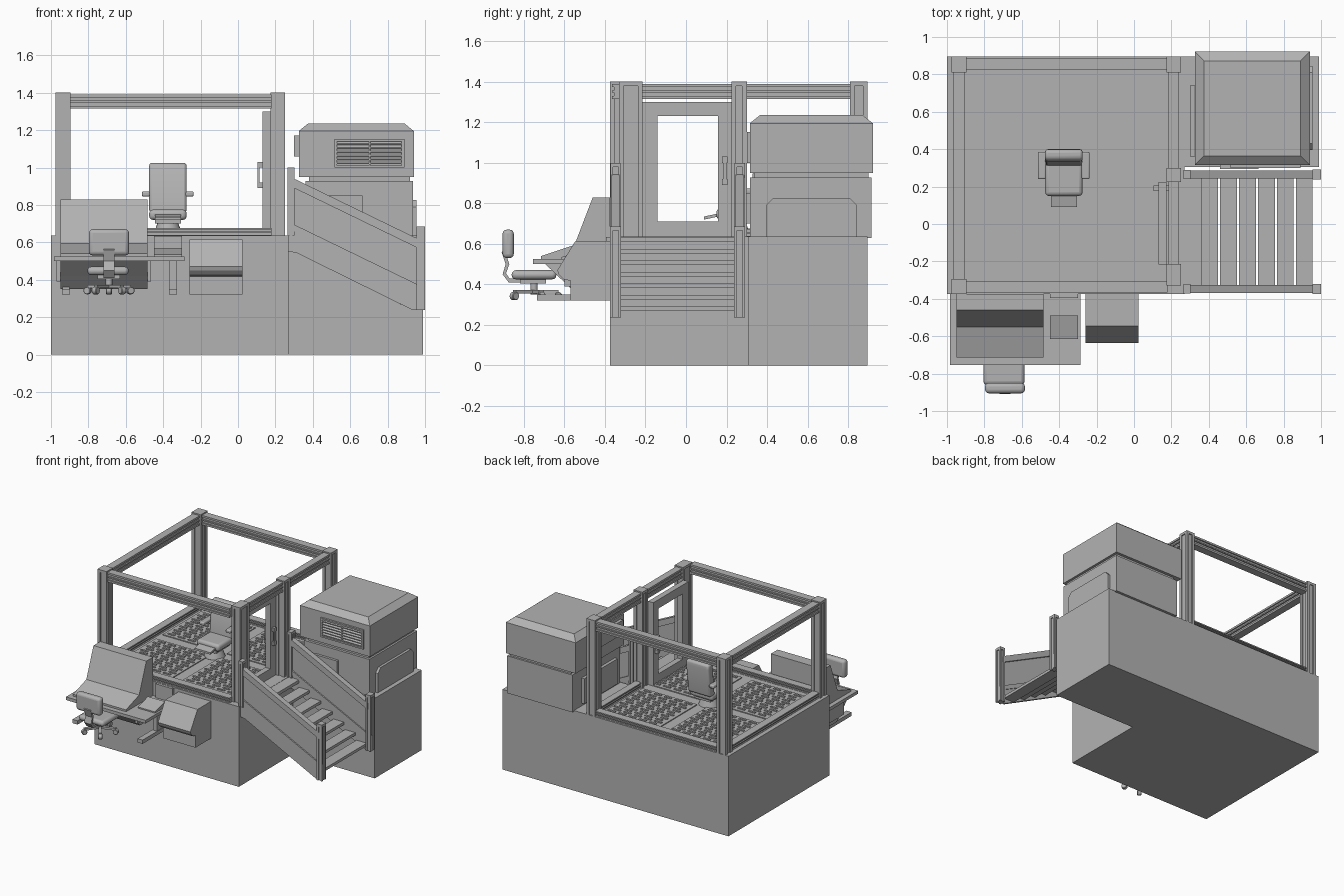
import bpy, bmesh, math
from mathutils import Matrix, Vector

cube = bpy.data.objects.get("Cube")
if cube:
    bpy.data.objects.remove(cube, do_unlink=True)

grey = bpy.data.materials.new("plain grey")
grey.use_nodes = True
grey.diffuse_color = (.45, .45, .45, 1)
grey.node_tree.nodes["Principled BSDF"].inputs["Base Color"].default_value = (.45, .45, .45, 1)


def finish(name, bm, bevel=0, segments=3):
    """Turn a bmesh into a named object, optionally with rounded edges."""
    bmesh.ops.recalc_face_normals(bm, faces=bm.faces)
    mesh = bpy.data.meshes.new(name)
    bm.to_mesh(mesh)
    bm.free()
    mesh.materials.append(grey)
    obj = bpy.data.objects.new(name, mesh)
    bpy.context.collection.objects.link(obj)
    if bevel:
        mod = obj.modifiers.new("rounded", 'BEVEL')
        mod.width, mod.segments = bevel, segments
        bpy.ops.object.select_all(action='DESELECT')
        obj.select_set(True)
        bpy.context.view_layer.objects.active = obj
        bpy.ops.object.shade_smooth_by_angle()
    return obj


def add_box(bm, x, y, z):
    """Each argument is a (low, high) pair."""
    size = Matrix.Diagonal((x[1] - x[0], y[1] - y[0], z[1] - z[0], 1))
    centre = Matrix.Translation((sum(x) / 2, sum(y) / 2, sum(z) / 2))
    bmesh.ops.create_cube(bm, size=1, matrix=centre @ size)


def boxes(name, *items, bevel=0):
    bm = bmesh.new()
    for item in items:
        add_box(bm, *item)
    return finish(name, bm, bevel)


def prism(name, axis, span, outline, bevel=0):
    """Extrude an outline along x (points are y, z) or along y (points are x, z)."""
    bm = bmesh.new()
    place = (lambda a, b: (span[0], a, b)) if axis == 'x' else (lambda a, b: (a, span[0], b))
    face = bm.faces.new([bm.verts.new(place(a, b)) for a, b in outline])
    depth = span[1] - span[0]
    move = Vector((depth, 0, 0)) if axis == 'x' else Vector((0, depth, 0))
    new = bmesh.ops.extrude_face_region(bm, geom=[face])["geom"]
    bmesh.ops.translate(bm, vec=move, verts=[v for v in new if isinstance(v, bmesh.types.BMVert)])
    return finish(name, bm, bevel)


def cylinder(name, centre, radius, height, top=None, turn=None):
    bm = bmesh.new()
    bmesh.ops.create_cone(bm, cap_ends=True, segments=20, radius1=radius,
                          radius2=radius if top is None else top, depth=height,
                          matrix=Matrix.Translation(centre) @ (turn or Matrix()))
    return finish(name, bm, .003, 1)


def shrink(pair, d):
    return (pair[0] + d, pair[1] - d)


def beam(name, x, y, z):
    """Horizontal beam with lips along the top, middle and bottom edges."""
    h = (z[1] - z[0]) / 5
    mid = sum(z) / 2
    along_x = x[1] - x[0] > y[1] - y[0]
    core = (x, shrink(y, .01), z) if along_x else (shrink(x, .01), y, z)
    boxes(name, core, (x, y, (z[0], z[0] + h)), (x, y, (z[1] - h, z[1])),
          (x, y, (mid - h / 3, mid + h / 3)))


def post(name, x, y, low=.63, high=1.4):
    """Channelled post with four solid corners and a cap."""
    t = (x[1] - x[0]) * .3
    z = (low, high)
    corners = [(a, b, z) for a in ((x[0], x[0] + t), (x[1] - t, x[1]))
               for b in ((y[0], y[0] + t), (y[1] - t, y[1]))]
    boxes(name, (shrink(x, .008), shrink(y, .008), z), (x, y, (high - .02, high)), *corners)


# Solid L-shaped plinth
foot = [(-1, -.375), (.27, -.375), (.27, .305), (.99, .305), (.99, .895), (-1, .895)]
bm = bmesh.new()
face = bm.faces.new([bm.verts.new((x, y, 0)) for x, y in foot])
top = bmesh.ops.extrude_face_region(bm, geom=[face])["geom"]
bmesh.ops.translate(bm, vec=(0, 0, .637), verts=[v for v in top if isinstance(v, bmesh.types.BMVert)])
finish("plinth", bm)

# Floor panels with raised tread bars
for i, px in enumerate((-.88, -.315)):
    for j, py in enumerate((-.255, .31)):
        bars = [((px, px + .48), (py, py + .48), (.63, .644))]
        for row in range(12):
            for col in range(5):
                bx = px + .025 + col * .09 + (row % 2) * .02
                by = py + .022 + row * .038
                bars.append(((bx, bx + .06), (by, by + .016), (.64, .65)))
        boxes(f"floor_panel_{i}_{j}", *bars)

# Cabin frame
left, right = (-.975, -.895), (.175, .25)
back, front = (.81, .895), (-.375, -.295)
post("back_right_post", left, back)
post("front_right_post", left, front)
post("back_left_post", right, back)
post("door_back_post", right, (.225, .3))
post("front_left_post", right, (-.33, -.215))
for label, z in (("top", (1.315, 1.39)), ("sill", (.63, .677))):
    beam(label + "_front_beam", (-.9, .18), (-.365, -.305), z)
    beam(label + "_back_beam", (-.9, .18), (.825, .885), z)
    beam(label + "_right_beam", (-.965, -.905), (-.3, .82), z)
    beam(label + "_left_beam", (.185, .24), (.29, .82) if label == "sill" else (-.22, .82), z)

# Door with an open window
leaf = (.13, .175)
boxes("door", (leaf, (-.217, -.14), (.637, 1.3)), (leaf, (.157, .225), (.637, 1.3)),
      (leaf, (-.14, .157), (.637, .71)), (leaf, (-.14, .157), (1.23, 1.3)))
boxes("door_handles", *[(x, (.177, .205), z) for x in ((.105, .13), (.175, .195))
                        for z in ((.89, .92), (1, 1.03))],
      *[(x, (.182, .2), (.89, 1.03)) for x in ((.105, .115), (.185, .195))])

# Stairs: landing, treads, solid side panels, rails and end posts
boxes("stair_landing", ((.25, .36), (-.33, .26), (.61, .635)))
for i in range(6):
    x = .36 + i * .101
    z = .575 - i * .057
    boxes(f"stair_tread_{i}", ((x, x + .09), (-.33, .26), (z - .022, z)))


def slope(name, y, high, low):
    """Sloping strip parallel to the stairs, given heights at its upper end."""
    drop = .33
    prism(name, 'y', y, [(.29, high), (.97, high - drop), (.97, low - drop), (.29, low)])


for side, y in (("front", -.347), ("back", .265)):
    prism(side + "_stringer", 'y', (y - .01, y + .01),
          [(.27, .7), (.97, .36), (.995, .36), (.995, .237), (.935, .237), (.31, .545), (.27, .55)])
    slope(side + "_side_panel", (y - .008, y + .008), .92, .66)
    slope(side + "_hand_rail", (y - .022, y + .022), .945, .895)
    slope(side + "_lower_rail", (y - .018, y + .018), .70, .665)
    post(side + "_lower_rail_post", (.955, 1), (y - .027, y + .027), .237, .685)
    post(side + "_upper_rail_post", (.265, .302), (y - .025, y + .025), .637, 1)

# Power unit: lower cabinet, waist, bevelled upper cabinet
boxes("lower_cabinet", ((.36, .935), (.315, .915), (.63, .927)))
boxes("cabinet_waist", ((.38, .92), (.335, .9), (.92, .955)))
ux, uy = (.325, .94), (.315, .922)
bm = bmesh.new()
add_box(bm, ux, uy, (.95, 1.195))
lid = max(bm.faces, key=lambda f: f.calc_center_median().z)
bmesh.ops.inset_region(bm, faces=[lid], thickness=.07)
bmesh.ops.translate(bm, vec=(0, 0, .04), verts=lid.verts)
finish("upper_cabinet", bm)
boxes("cabinet_side_plate", ((.3, .33), (.36, .74), (1.06, 1.17)))
boxes("cabinet_front_plate", ((.46, .665), (.295, .32), (.7, .85)))
boxes("cabinet_intake", ((.335, .365), (.38, .8), (.66, .86)))
prism("cabinet_hatch", 'x', (.93, .955),
      [(.395, .637), (.845, .637), (.845, .79), (.81, .825), (.43, .825), (.395, .79)])

# Louvred grille
gx, gy = (.515, .89), (.3, .317)
boxes("grille_frame", (gx, gy, (1, 1.012)), (gx, gy, (1.14, 1.152)),
      ((.515, .53), gy, (1, 1.15)), ((.875, .89), gy, (1, 1.15)), ((.7, .708), gy, (1, 1.15)))
for i in range(6):
    z = 1.018 + i * .021
    prism(f"grille_slat_{i}", 'x', (.52, .885), [(.302, z), (.316, z + .012), (.316, z + .018), (.302, z + .006)])

# Desk with the sloping control console
boxes("desk_top", ((-.985, -.285), (-.755, -.37), (.5, .525)))
prism("control_console", 'x', (-.95, -.485),
      [(-.375, .83), (-.46, .83), (-.55, .595), (-.715, .54), (-.715, .52), (-.61, .42),
       (-.54, .35), (-.375, .35)])
boxes("console_cheeks", *[(x, (-.6, -.375), (.39, .5)) for x in ((-.97, -.95), (-.485, -.465))])
for i, x in enumerate((-.92, -.347)):
    boxes(f"desk_leg_{i}", ((x - .022, x + .022), (-.735, -.37), (.32, .35)),
          ((x - .018, x + .018), (-.55, -.45), (.34, .5)))
prism("desk_keypad", 'x', (-.45, -.3), [(-.615, .52), (-.615, .535), (-.49, .57), (-.49, .52)])
boxes("desk_back_panel", ((-.45, -.3), (-.395, -.37), (.52, .635)))

# Wall-mounted cabinet beside the desk
prism("side_cabinet", 'x', (-.26, .025),
      [(-.37, .615), (-.545, .615), (-.635, .47), (-.628, .45), (-.605, .425), (-.57, .418),
       (-.57, .32), (-.37, .32)])

# Pilot seat
sx = -.375
cylinder("pilot_pedestal", (sx, .24, .67), .08, .07, .055)
boxes("pilot_slide", ((sx - .07, sx + .07), (.16, .33), (.7, .725)))
boxes("pilot_cushion", ((sx - .1, sx + .1), (.15, .35), (.72, .775)), bevel=.02)
prism("pilot_footrest", 'x', (sx - .07, sx + .07), [(.09, .72), (.16, .735), (.16, .75), (.09, .735)])
prism("pilot_backrest", 'x', (sx - .1, sx + .1),
      [(.31, .76), (.335, 1), (.35, 1.025), (.395, 1.025), (.4, .99), (.37, .76)], bevel=.015)
for s in (-1, 1):
    ends = sorted((sx + s * .095, sx + s * .138))
    boxes("pilot_armrest", (ends, (.24, .385), (.845, .872)), bevel=.008)

# Operator chair
chair = Vector((-.69, -.75, 0))
cylinder("chair_column", chair + Vector((0, 0, .39)), .018, .08)
boxes("chair_seat", ((-.805, -.585), (-.86, -.64), (.425, .47)), bevel=.02)
boxes("chair_mechanism", ((-.75, -.63), (-.82, -.69), (.405, .43)))
boxes("chair_backrest", ((-.797, -.583), (-.905, -.85), (.53, .67)), bevel=.02)
prism("chair_back_bracket", 'x', (-.72, -.66),
      [(-.82, .41), (-.875, .41), (-.905, .45), (-.89, .5), (-.91, .56), (-.895, .57),
       (-.872, .5), (-.888, .455), (-.87, .428), (-.82, .428)])
for i in range(5):
    angle = math.radians(72 * i + 18)
    out = Vector((math.cos(angle), math.sin(angle), 0))
    bm = bmesh.new()
    add_box(bm, (0, .12), (-.012, .012), (.355, .372))
    bm.transform(Matrix.Translation(chair) @ Matrix.Rotation(angle, 4, 'Z'))
    finish(f"chair_spoke_{i}", bm)
    turn = Matrix.Rotation(angle, 4, 'Z') @ Matrix.Rotation(math.pi / 2, 4, 'X')
    cylinder(f"chair_caster_{i}", chair + out * .12 + Vector((0, 0, .342)), .02, .03, turn=turn)
